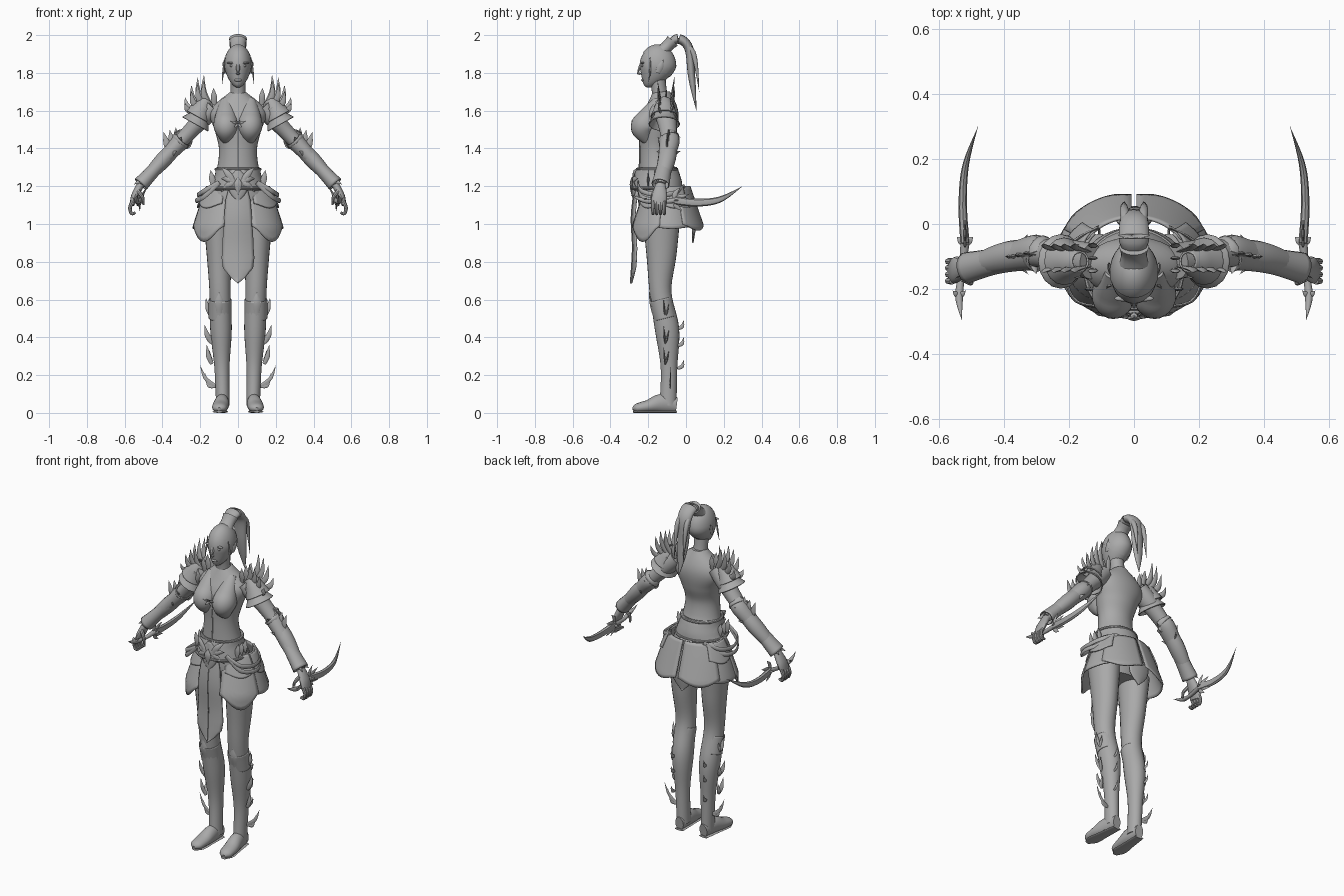
import bpy, bmesh, math
from mathutils import Vector

FRONT, UP, SIDE = Vector((0, -1, 0)), Vector((0, 0, 1)), Vector((1, 0, 0))

cube = bpy.data.objects.get("Cube")
if cube:
    bpy.data.objects.remove(cube)

grey = bpy.data.materials.new("plain grey")
grey.use_nodes = True
grey.diffuse_color = (.4, .4, .4, 1)
grey.node_tree.nodes["Principled BSDF"].inputs["Base Color"].default_value = grey.diffuse_color


def finish(name, bm, mirror, thickness=0, cut=None):
    if cut:
        everything = bm.verts[:] + bm.edges[:] + bm.faces[:]
        bmesh.ops.bisect_plane(bm, geom=everything, plane_co=cut[0], plane_no=cut[1], clear_inner=True)
    bmesh.ops.recalc_face_normals(bm, faces=bm.faces)
    mesh = bpy.data.meshes.new(name)
    bm.to_mesh(mesh)
    bm.free()
    mesh.materials.append(grey)
    mesh.shade_smooth()
    mesh.set_sharp_from_angle(angle=math.radians(40))
    part = bpy.data.objects.new(name, mesh)
    bpy.context.collection.objects.link(part)
    if thickness:
        part.modifiers.new("thickness", "SOLIDIFY").thickness = thickness
    if mirror:
        part.modifiers.new("mirror", "MIRROR").use_mirror_merge = False


def spline(values, t):
    # smooth curve through evenly spaced numbers or points
    padded = [values[0], *values, values[-1]]
    s = t * (len(values) - 1)
    i = min(int(s), len(values) - 2)
    f = s - i
    a, b, c, d = padded[i:i + 4]
    return b + (c - a) * f / 2 + (a - b * 2.5 + c * 2 - d / 2) * f ** 2 + (b * 3 - a - c * 3 + d) * f ** 3 / 2


def tube(name, path, widths, flat=1.0, depths=None, mirror=True, sides=16, ref=FRONT, hollow=0):
    path = [Vector(point) for point in path]
    count = 5 * max(len(path), len(widths))
    centres = [spline(path, i / count) for i in range(count + 1)]
    bm = bmesh.new()
    rings = []
    for i, centre in enumerate(centres):
        along = centres[min(i + 1, count)] - centres[max(i - 1, 0)]
        across = along.cross(ref).normalized()
        outward = across.cross(along).normalized()
        width = max(spline(widths, i / count), .0005)
        depth = spline(depths, i / count) if depths else width * flat
        angles = [math.tau * k / sides for k in range(sides)]
        rings.append([bm.verts.new(centre + across * width * math.cos(a) + outward * depth * math.sin(a))
                      for a in angles])
    for lower, upper in zip(rings, rings[1:]):
        for k in range(sides):
            bm.faces.new((lower[k], lower[k - 1], upper[k - 1], upper[k]))
    if not hollow:
        bm.faces.new(rings[0])
        bm.faces.new(rings[-1])
    finish(name, bm, mirror, hollow)


def spike(name, base, tip, radius=.016, bend=(0, 0, 0), flat=.4, mirror=True, ref=FRONT):
    base, tip = Vector(base), Vector(tip)
    middle = base.lerp(tip, .5) + Vector(bend)
    tube(name, [base, middle, tip], (radius * .7, radius, 0), flat, mirror=mirror, sides=6, ref=ref)


def ball(name, centre, size, jaw=0, mirror=False, cut=None):
    # a positive jaw narrows the lower half and pushes it forward
    bm = bmesh.new()
    bmesh.ops.create_uvsphere(bm, u_segments=28, v_segments=18, radius=1)
    for v in bm.verts:
        x, y, z = v.co
        drop = max(0, -z)
        narrow = 1 - jaw * drop
        shaped = Vector((x * narrow, y * narrow - 2 * jaw * drop ** 2, z))
        v.co = Vector(centre) + shaped * Vector(size).x if size is None else [
            c + s * r for c, s, r in zip(centre, shaped, size)]
    finish(name, bm, mirror, cut=cut)


def sheet(name, place, mirror, thickness=.008):
    # curved plate from a function of two 0-1 parameters
    columns, rows = 10, 12
    bm = bmesh.new()
    points = [[bm.verts.new(place(i / columns, j / rows)) for i in range(columns + 1)]
              for j in range(rows + 1)]
    for upper, lower in zip(points, points[1:]):
        for i in range(columns):
            bm.faces.new((upper[i], upper[i + 1], lower[i + 1], lower[i]))
    finish(name, bm, mirror, thickness)


def ribbon(name, path, widths, bow=.3, thickness=.008):
    path = [Vector(point) for point in path]

    def place(u, v):
        side, half = 2 * u - 1, max(spline(widths, v), .001)
        return spline(path, v) + SIDE * side * half - FRONT * bow * half * side ** 2
    sheet(name, place, False, thickness)


def skirt_panel(name, start, span, bottom, point, layer):
    def place(u, v):
        angle = math.radians(start + span * u)
        low = bottom - point * math.sin(math.pi * u) ** 1.4
        z = 1.2 + (low - 1.2) * v
        drop = min(1, (1.22 - z) / .24)
        return ((.135 + .107 * drop ** .65 + layer) * math.sin(angle),
                -.1 - (.112 + .082 * drop + layer) * math.cos(angle), z)
    sheet(name, place, True)


# Head, face and hair cap
skull, skull_size = (0, -.15, 1.835), Vector((.073, .096, .113))
ball("head", skull, skull_size, jaw=.25)
ball("hair_cap", skull, skull_size * 1.03, jaw=.25, cut=((0, -.22, 1.9), (0, .7, .75)))
spike("nose", (0, -.232, 1.86), (0, -.26, 1.79), .011, flat=.8, mirror=False)
ball("nose_tip", (0, -.247, 1.796), (.01, .009, .006))
ball("lips", (0, -.227, 1.762), (.02, .011, .008))
ball("brow", (.033, -.229, 1.853), (.027, .009, .006), mirror=True)
ball("eye", (.03, -.231, 1.837), (.015, .007, .006), mirror=True)
spike("ear", (.07, -.15, 1.8), (.08, -.12, 1.87), ref=SIDE)
tube("face_lock", [(.069, -.19, 1.88), (.078, -.19, 1.81), (.084, -.2, 1.74)], (.002, .005, 0))

# Ponytail
tube("hair_band", [(0, -.12, 1.92), (0, -.07, 1.97)], (.045, .04, .046), .8, mirror=False)
tube("ponytail", [(0, -.09, 1.95), (0, -.04, 1.98), (0, .015, 1.93), (0, .03, 1.78), (.01, .055, 1.6)],
     (.03, .046, .045, .04, .03, 0), .55, mirror=False)
tube("loose_strand", [(.02, -.03, 1.97), (.03, .04, 1.9), (.03, .07, 1.7)], (.01, .014, 0))

# Torso and chest
spine = [(0, y, 1 + i / 10) for i, y in enumerate((-.13, -.13, -.14, -.155, -.16, -.15, -.13, -.13))]
tube("torso", spine, (.12, .16, .14, .11, .101, .124, .15, .04),
     depths=[.09, .12, .115, .092, .085, .1, .09, .045], mirror=False, sides=32)
tube("neck", [(0, -.13, 1.62), (0, -.15, 1.77)], (.05, .04, .042), mirror=False)
tube("bust", [(.06, -.15, 1.66), (.063, -.195, 1.57), (.063, -.222, 1.505), (.06, -.2, 1.43)],
     (.03, .058, .064, .02), depths=[.02, .056, .07, .02], sides=24)
tube("front_seam", [(0, -.25, 1.53), (0, -.245, 1.38), (0, -.25, 1.27)], (.003, .003), mirror=False)
for x, z in ((.01, 1.55), (.04, 1.545), (.02, 1.51)):
    spike("chest_emblem", (0, -.272, 1.53), (x, -.288, z), .006)

# Flared shoulder plates with feathered spikes
for drop in (0, .04):
    top = Vector((.165 + drop / 4, -.115, 1.66 - drop))
    tube("shoulder_plate", [top, top + Vector((.05, 0, -.09))], (.03 + drop / 2, .052, .07 + drop / 4),
         1.05, hollow=.006)
for i in range(4):
    outward = i / 3
    for y in (-.06, -.15):
        spike("shoulder_feather", (.14 + .07 * outward, y / 2 - .055, 1.62 - .03 * outward),
              (.18 + .1 * outward, y, 1.81 + y / 3 - .12 * outward ** 2), .016, (.02, 0, -.01))
for i in range(3):
    spike("collar_spike", (.125, -.07 - .035 * i, 1.63), (.13, -.06 - .045 * i, 1.72))

# Arms, bracers and elbow fins
shoulder, elbow, wrist = Vector((.13, -.115, 1.62)), Vector((.32, -.09, 1.42)), Vector((.515, -.135, 1.21))
tube("arm", [shoulder, elbow, wrist], (.05, .05, .042, .039, .043, .034, .023), 1.1)
tube("bracer", [elbow.lerp(shoulder, .15), elbow, wrist], (.049, .047, .046, .036, .042), 1.15, hollow=.005)
for i in range(3):
    base = elbow.lerp(wrist, i / 9)
    spike("elbow_fin", base, base + Vector((.01 + .01 * i, 0, .09 + .012 * i)), .017)
for y in (-.03, -.155):
    spike("elbow_spike", elbow, (.3, y, 1.46))
    spike("bracer_blade", elbow.lerp(wrist, .3), (.325, y, 1.385))
    spike("cuff_point", elbow.lerp(wrist, .8), (.55, y / 2 - .09, 1.21))

# Hands
tube("palm", [wrist, (.545, -.14, 1.15), (.562, -.147, 1.1)], (.02, .02, .012), depths=[.026, .04, .037])
for i in range(4):
    y = -.115 - .02 * i
    tube("finger", [(.558, y, 1.12), (.572, y, 1.085), (.563, y, 1.055), (.543, y, 1.06)], (.011, .007), sides=8)
tube("thumb", [(.53, -.165, 1.175), (.505, -.18, 1.14), (.5, -.18, 1.1)], (.012, .006), sides=8)

# Curved daggers
guard, pommel = Vector((.52, -.06, 1.125)), Vector((.538, -.225, 1.125))
tube("dagger_blade", [guard, (.527, .06, 1.113), (.518, .18, 1.13), (.48, .3, 1.2)],
     (.014, .013, .01, 0), 1.6, sides=8, ref=UP)
tube("dagger_handle", [guard, (.53, -.15, 1.115), pommel, (.53, -.295, 1.155)], (.014, .01, .012, 0), ref=UP)
for y, z in ((.03, .07), (.08, .035), (.04, -.055), (.085, -.04)):
    spike("guard_spike", guard, guard + Vector((0, y, z)), .014, (0, -.012, 0), ref=SIDE)
for side in (-1, 1):
    spike("guard_wing", guard, guard + Vector((side * .025, .02, 0)), .012, ref=UP)
    spike("pommel_claw", pommel, pommel + Vector((side * .02, .02, .015)), .008, ref=UP)

# Belt, buckle and hip straps
tube("belt", [(0, -.15, 1.185), (0, -.157, 1.295)], (.15, .137, .122, .118), depths=[.132, .13, .12, .108],
     mirror=False, sides=32, hollow=.01)
for z, r in ((1.19, .146), (1.29, .117)):
    turns = [math.tau * i / 16 for i in range(17)]
    tube("belt_roll", [(r * math.sin(a), -.153 - (r - .012) * math.cos(a), z) for a in turns],
         (.008, .008), mirror=False, sides=8, ref=UP)
ribbon("buckle", [(0, -.277, 1.285), (0, -.287, 1.2), (0, -.283, 1.12)], (.012, .05, .045, 0), thickness=.018)
ribbon("buckle_gem", [(0, -.288, 1.25), (0, -.298, 1.21), (0, -.29, 1.155)], (0, .022, 0))
for z in (1.17, 1.24, 1.3):
    spike("buckle_horn", (.02, -.28, 1.22), (.09, -.255, z), bend=(0, -.008, .008))
for i in range(3):
    y = -.2 + .035 * i
    spike("hip_stud", (.13, y, 1.2), (.145, y, 1.285))
for drop in (0, .03):
    tube("hip_strap", [(.1, -.255, 1.22), (.18, -.235, 1.175 - drop), (.212 + drop / 3, -.15, 1.155 - drop),
                       (.19, -.06, 1.165 - drop), (.11, -.01, 1.2)], (.005, .005), 2.5, sides=8, ref=UP)

# Skirt layers, tabard and tail
skirt_panel("skirt_front", 18, 60, .99, .085, .004)
skirt_panel("skirt_side", 68, 60, .985, .01, 0)
skirt_panel("skirt_back", 116, 62, 1, .035, .005)
for part, start in (("front", 24), ("side", 76)):
    skirt_panel("upper_skirt_" + part, start, 55, 1.11, .025, .012)
tabard = [(0, -.27, 1.2), (0, -.288, 1.04), (0, -.282, .87), (0, -.293, .685)]
ribbon("front_tabard", tabard, (.045, .065, .073, .079, .083, .08, 0), .2)
tube("tabard_ridge", [Vector(p) + FRONT * .002 for p in tabard], (.003, .003), mirror=False, sides=6)
ribbon("back_tail", [(0, .005, 1.2), (0, .055, 1.05), (0, .04, .9)], (.04, .06, .07, .06, 0), -.2)

# Legs and feet
tube("leg", [(.08 + i / 200, y, .04 + i / 5) for i, y in enumerate((-.095, -.09, -.1, -.135, -.13, -.13))],
     (.036, .04, .057, .056, .066, .08), depths=[.045, .044, .064, .058, .08, .1], sides=24)
tube("foot", [(.08, -.05, .042), (.085, -.13, .05), (.093, -.2, .035), (.098, -.26, .025), (.1, -.282, .02)],
     (.026, .038, .043, .036, .012), depths=[.04, .05, .034, .024, .008], ref=UP)
tube("sole", [(.08, -.05, .006), (.092, -.2, .006), (.099, -.278, .006)], (.028, .034, .04, .016),
     depths=[.006, .006], ref=UP)

# Boot armour: knee cuff, side fins, calf fins and ankle wings
tube("boot_cuff", [(.095, -.11, .5), (.095, -.135, .6)], (.06, .061), hollow=.004)
spike("knee_point", (.098, -.175, .53), (.1, -.195, .64), .024)
for z, x in ((.61, .17), (.47, .178), (.36, .165)):
    for back in (0, .03):
        spike("side_fin", (.138, -.11, z - .1), (x - back / 2, back - .12, z - back), .013, (.005, 0, -.008))
for z in (.49, .4, .28):
    spike("calf_fin", (.105, -.045, z - .045), (.11, -.012, z), .01, (0, .008, -.01), ref=SIDE)
for x, z in ((.2, .25), (.175, .21), (.165, .175)):
    spike("ankle_wing", (.112, -.085, .14), (x, -.08, z), .01, (.014, 0, -.014))
